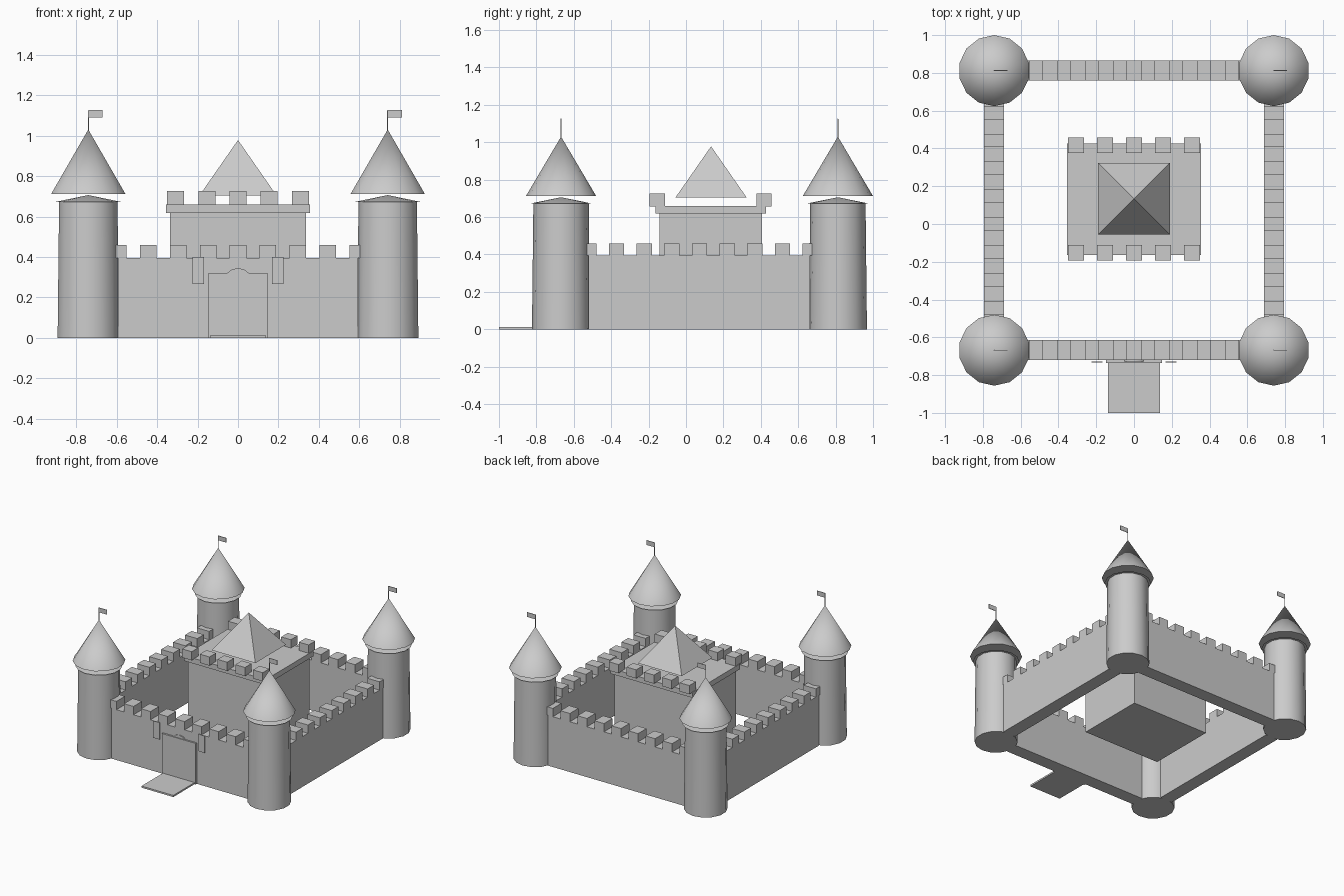
import bpy, bmesh, math
from mathutils import Matrix, Vector

if "Cube" in bpy.data.objects:
    bpy.data.objects.remove(bpy.data.objects["Cube"])

CY = 0.072      # centre of the courtyard in y
H = 0.74        # half spacing of the towers
KY = 0.132      # centre of the keep in y


def finish(name, bm, smooth=False):
    bmesh.ops.recalc_face_normals(bm, faces=bm.faces)
    me = bpy.data.meshes.new(name)
    bm.to_mesh(me)
    bm.free()
    ob = bpy.data.objects.new(name, me)
    bpy.context.collection.objects.link(ob)
    if smooth:
        bpy.ops.object.select_all(action='DESELECT')
        ob.select_set(True)
        bpy.context.view_layer.objects.active = ob
        bpy.ops.object.shade_smooth_by_angle(angle=math.radians(40))
    return ob


def add_box(bm, x0, x1, y0, y1, z0, z1):
    mid = Vector(((x0 + x1) / 2, (y0 + y1) / 2, (z0 + z1) / 2))
    m = Matrix.Translation(mid) @ Matrix.Diagonal((x1 - x0, y1 - y0, z1 - z0, 1))
    bmesh.ops.create_cube(bm, size=1, matrix=m)


def box(name, *b):
    bm = bmesh.new()
    add_box(bm, *b)
    return finish(name, bm)


def cone(name, x, y, z0, z1, r0, r1, n=14, rot=0, smooth=True):
    bm = bmesh.new()
    m = Matrix.Translation((x, y, (z0 + z1) / 2)) @ Matrix.Rotation(rot, 4, 'Z')
    bmesh.ops.create_cone(bm, cap_ends=True, segments=n, radius1=r0, radius2=r1,
                          depth=z1 - z0, matrix=m)
    # turn the ring so that a corner points along y
    if n == 14:
        v = max(bm.verts, key=lambda v: (v.co.xy - Vector((x, y))).length)
        a = math.atan2(v.co.y - y, v.co.x - x)
        bmesh.ops.rotate(bm, verts=bm.verts, cent=(x, y, 0),
                         matrix=Matrix.Rotation(math.pi / 2 - a, 3, 'Z'))
    bmesh.ops.remove_doubles(bm, verts=bm.verts, dist=1e-5)
    return finish(name, bm, smooth)


# corner towers with collar, roof and flag
for x in (-H, H):
    for y in (CY - H, CY + H):
        cone("tower", x, y, 0, 0.675, 0.1555, 0.148)
        cone("tower_collar", x, y, 0.672, 0.706, 0.168, 0)
        cone("tower_roof", x, y, 0.712, 1.03, 0.188, 0)
        cone("flag_pole", x, y, 1.0, 1.125, 0.003, 0.003, n=6)
        box("flag", x, x + 0.07, y - 0.002, y + 0.002, 1.09, 1.126)

# curtain walls with battlements
L, T, Z = 0.592, 0.053, 0.395
for k, label in enumerate(("front", "right", "back", "left")):
    turn = Matrix.Translation((0, CY, 0)) @ Matrix.Rotation(k * math.pi / 2, 4, 'Z')
    wall = box(label + "_wall", -L, L, -H - T, -H + T, 0, Z)
    bm = bmesh.new()
    for i in range(9):
        c = -L + i * 0.148
        add_box(bm, c - 0.041, c + 0.041, -H - T, -H + T, Z, 0.46)
    merlons = finish(label + "_wall_merlons", bm)
    for ob in (wall, merlons):
        ob.data.transform(turn)

# gate, arch top, drawbridge and banners
box("gate", -0.147, 0.147, -0.735, -0.72, 0, 0.322)
bm = bmesh.new()
bmesh.ops.create_cone(bm, cap_ends=True, segments=14, radius1=0.073, radius2=0.073, depth=0.012,
                      matrix=Matrix.Translation((0, -0.723, 0.272)) @ Matrix.Rotation(math.pi / 2, 4, 'X'))
finish("gate_arch", bm, True)
box("drawbridge", -0.138, 0.138, -1.0, -0.73, 0, 0.013)
for s in (-1, 1):
    c = s * 0.196
    box("banner", c - 0.028, c + 0.028, -0.733, -0.728, 0.267, 0.40)

# keep with ledge, battlements and pyramid roof
box("keep", -0.337, 0.337, KY - 0.274, KY + 0.274, 0, 0.618)
box("keep_ledge", -0.355, 0.355, KY - 0.295, KY + 0.295, 0.618, 0.66)
bm = bmesh.new()
for s in (-1, 1):
    for i in range(-2, 3):
        c, d = i * 0.154, KY + s * 0.285
        add_box(bm, c - 0.042, c + 0.042, d - 0.041, d + 0.041, 0.657, 0.725)
finish("keep_merlons", bm)
bm = bmesh.new()
base = [bm.verts.new((0.19 * a, KY + 0.002 + 0.19 * b, 0.705))
        for a, b in ((-1, -1), (1, -1), (1, 1), (-1, 1))]
tip = bm.verts.new((0, KY + 0.002, 0.978))
bm.faces.new(base)
for i in range(4):
    bm.faces.new((base[i], base[(i + 1) % 4], tip))
finish("keep_roof", bm)
